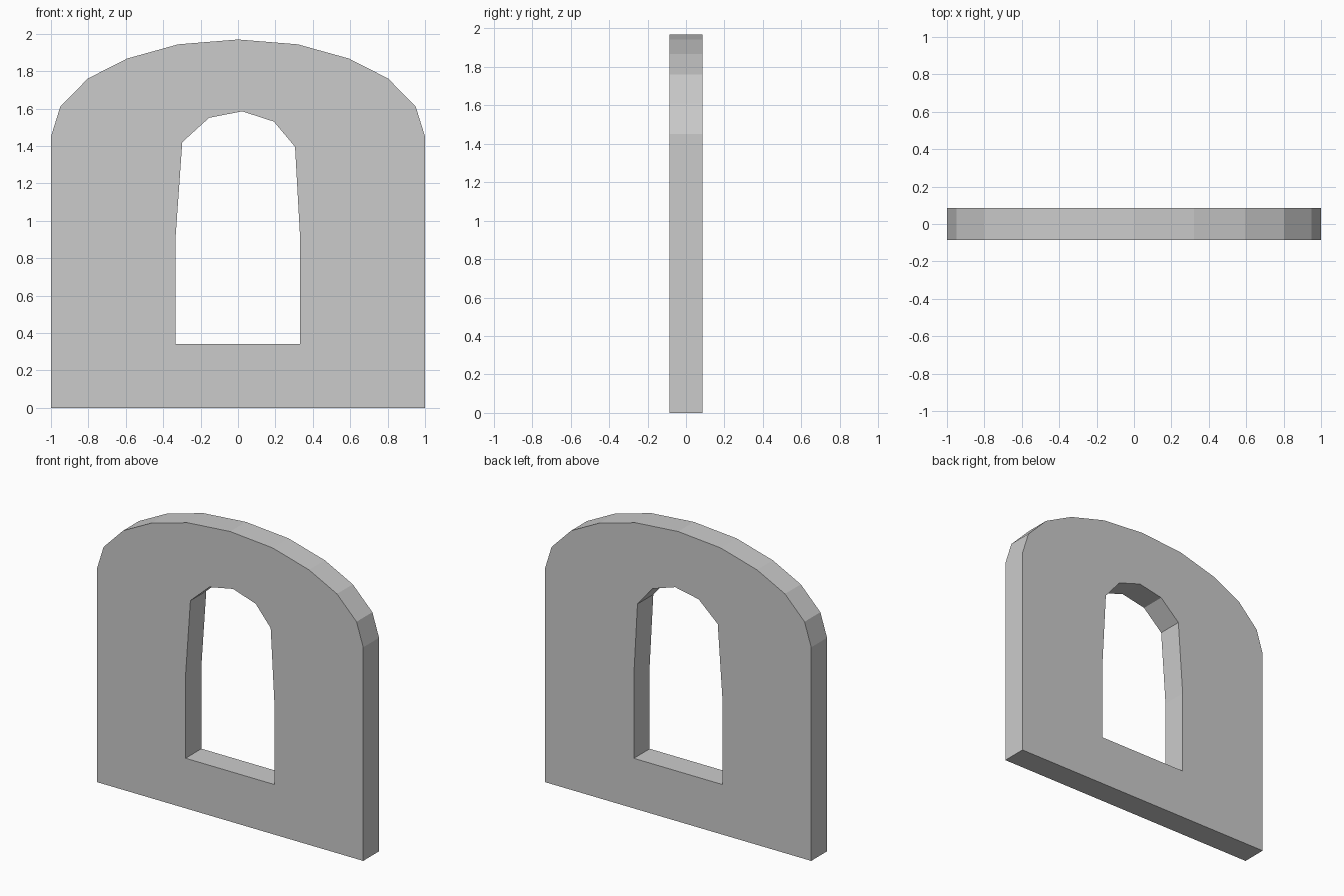
import bpy, bmesh
from mathutils import Vector

if "Cube" in bpy.data.objects:
    bpy.data.objects.remove(bpy.data.objects["Cube"])

HALF = 0.085  # half wall thickness

# Outer arch: right half from base to crown, mirrored for the left
right = [(1, 0), (1, 1.45), (0.95, 1.61), (0.803, 1.76), (0.593, 1.867), (0.32, 1.943)]
outer = right + [(0, 1.969)] + [(-x, z) for x, z in reversed(right)]

# Slightly irregular window opening
opening = [(-0.334, 0.34), (0.332, 0.34), (0.332, 0.91), (0.305, 1.395), (0.192, 1.53),
           (0.022, 1.585), (-0.155, 1.55), (-0.298, 1.42), (-0.334, 0.91)]


def add_loop(bm, points):
    verts = [bm.verts.new((x, -HALF, z)) for x, z in points]
    return [bm.edges.new((v, verts[(i + 1) % len(verts)])) for i, v in enumerate(verts)]


# Fill between the two outlines, then extrude through the thickness
bm = bmesh.new()
edges = add_loop(bm, outer) + add_loop(bm, opening)
bmesh.ops.triangle_fill(bm, edges=edges, use_beauty=True, normal=Vector((0, -1, 0)))
ext = bmesh.ops.extrude_face_region(bm, geom=bm.faces[:], use_keep_orig=True)
bmesh.ops.translate(bm, vec=(0, 2 * HALF, 0),
                    verts=[g for g in ext["geom"] if isinstance(g, bmesh.types.BMVert)])
bmesh.ops.recalc_face_normals(bm, faces=bm.faces[:])

mesh = bpy.data.meshes.new("arched_wall")
bm.to_mesh(mesh)
bm.free()
wall = bpy.data.objects.new("arched_wall", mesh)
bpy.context.collection.objects.link(wall)
